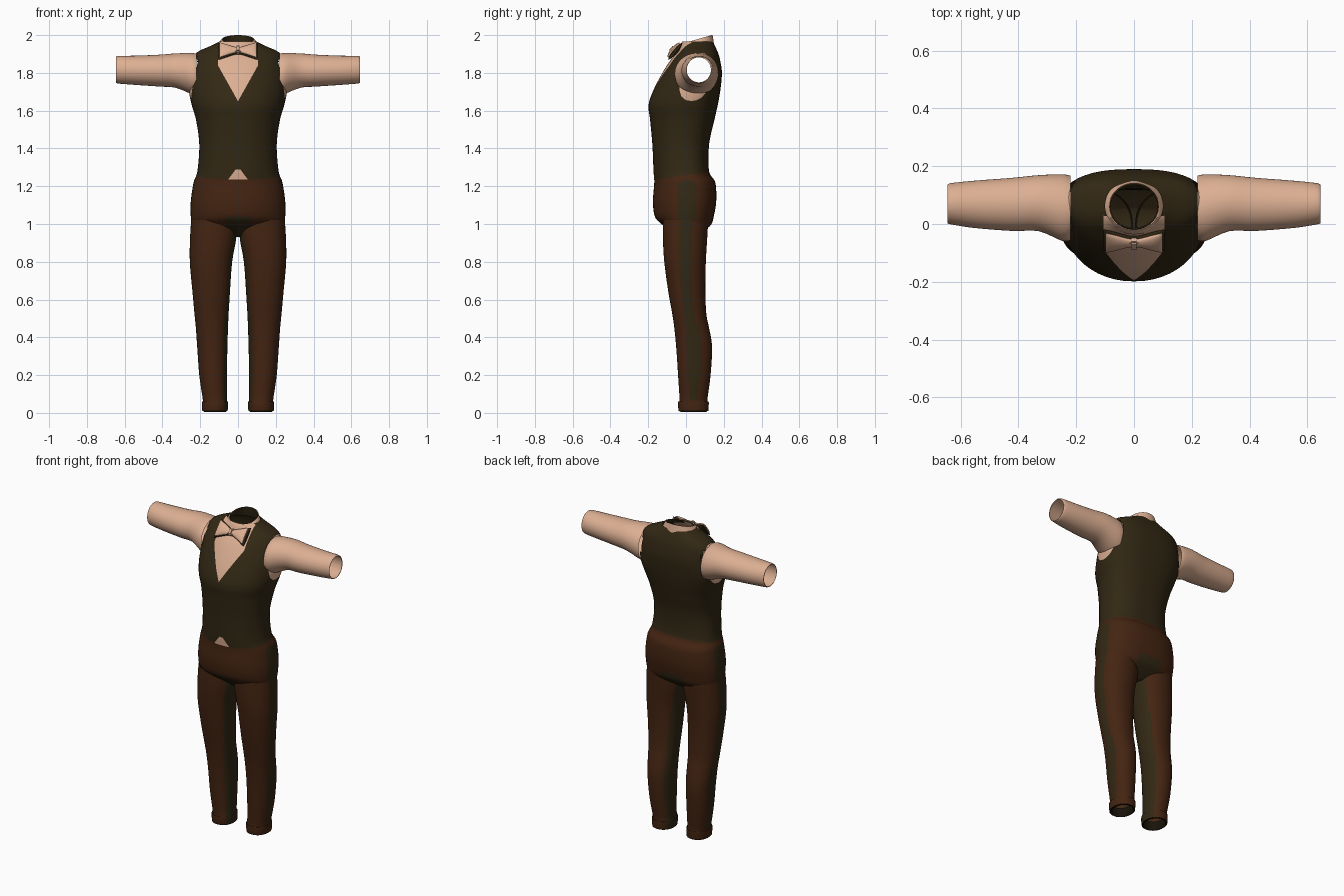
import bpy, bmesh, math
from mathutils import Vector

cube = bpy.data.objects.get("Cube")
if cube:
    bpy.data.objects.remove(cube, do_unlink=True)

SEG = 48


def material(name, rgb):
    m = bpy.data.materials.new(name)
    m.use_nodes = True
    m.diffuse_color = (*rgb, 1)
    m.node_tree.nodes["Principled BSDF"].inputs["Base Color"].default_value = (*rgb, 1)
    return m


SHIRT = material("peach_shirt", (0.72, 0.43, 0.29))
VEST = material("dark_olive", (0.032, 0.021, 0.007))
BROWN = material("dark_brown", (0.058, 0.018, 0.006))
BLACK = material("hem_black", (0.01, 0.007, 0.003))


def smooth_keys(keys, steps):
    """Catmull-Rom sampling of a list of key tuples."""
    ks = [keys[0]] + list(keys) + [keys[-1]]
    out = []
    for i in range(1, len(ks) - 2):
        p, a, b, n = (Vector(k) for k in ks[i - 1:i + 3])
        for j in range(steps):
            t = j / steps
            out.append(a + (b - p) * (t / 2) + (p * 2 - a * 5 + b * 4 - n) * (t * t / 2)
                       + (a * 3 - p - b * 3 + n) * (t ** 3 / 2))
    return out + [Vector(keys[-1])]


def power(v, e):
    return math.copysign(abs(v) ** (2 / e), v)


def flat_ring(z, xc, hw, yc, front, back, e_front=2.1, e_back=2.5, slant=0):
    """Horizontal ring with different front and back depth."""
    pts = []
    for i in range(SEG):
        a = math.tau * i / SEG
        c, s = math.cos(a), math.sin(a)
        e = e_back if s > 0 else e_front
        depth = back - yc if s > 0 else yc - front
        pts.append((xc + hw * power(c, e), yc + depth * power(s, e), z + slant * s))
    return pts


def side_ring(x, yc, zc, ry, rz):
    """Upright ring facing along x."""
    return [(x, yc + ry * math.cos(math.tau * i / SEG), zc + rz * math.sin(math.tau * i / SEG))
            for i in range(SEG)]


def loft(rings, cap_start=False, cap_end=False):
    bm = bmesh.new()
    rows = [[bm.verts.new(p) for p in r] for r in rings]
    for lo, hi in zip(rows, rows[1:]):
        for j in range(SEG):
            k = (j + 1) % SEG
            bm.faces.new((lo[j], lo[k], hi[k], hi[j]))
    if cap_start:
        bm.faces.new(rows[0][::-1])
    if cap_end:
        bm.faces.new(rows[-1])
    bm.normal_update()
    return bm


def cut(bm, co, no, where=lambda c: True, clear=False):
    """Slice the chosen faces with a plane, optionally dropping the far side."""
    faces = [f for f in bm.faces if where(f.calc_center_median())]
    geom = set(faces)
    for f in faces:
        geom.update(f.edges)
        geom.update(f.verts)
    bmesh.ops.bisect_plane(bm, geom=list(geom), dist=1e-5, plane_co=co, plane_no=no,
                           clear_outer=clear)
    bm.normal_update()


def finish(name, bm, mats, rule=None, mirror=False):
    if rule:
        for f in bm.faces:
            f.material_index = rule(f.calc_center_median(), f.normal)
    me = bpy.data.meshes.new(name)
    bm.to_mesh(me)
    bm.free()
    for m in mats:
        me.materials.append(m)
    me.shade_smooth()
    me.set_sharp_from_angle(angle=math.radians(50))
    ob = bpy.data.objects.new(name, me)
    bpy.context.scene.collection.objects.link(ob)
    if mirror:
        ob.modifiers.new("mirror", "MIRROR").use_clip = False
    return ob


# Body outline from crotch to neck: z, half width, widest y, front y, back y
BODY = [
    (.93, .10, .02, -.04, .05), (.97, .22, .02, -.09, .105), (1.0, .243, 0, -.13, .135),
    (1.04, .25, 0, -.165, .147), (1.12, .25, 0, -.175, .16), (1.22, .235, 0, -.168, .155),
    (1.28, .215, -.01, -.172, .122), (1.42, .205, -.02, -.178, .122),
    (1.55, .222, 0, -.19, .15), (1.63, .245, .02, -.198, .168), (1.71, .26, .05, -.172, .182),
    (1.80, .255, .06, -.125, .19), (1.87, .24, .07, -.08, .18), (1.91, .215, .07, -.045, .168),
    (1.945, .14, .065, -.025, .152), (1.965, .10, .06, -.02, .142)]
WAIST = Vector((0, 0, 1.2585))
WAIST_UP = Vector((0, -.138, 1))


def body():
    return loft([flat_ring(z, 0, *k) for z, *k in smooth_keys(BODY, 5)], cap_start=True)


# Vest with shirt showing at the neckline, the armholes and the waist notch
bm = body()
cut(bm, WAIST, -WAIST_UP, clear=True)
for s in (-1, 1):
    cut(bm, (0, 0, 1.65), (s, 0, -.56), lambda c: c.y < .03 and 1.6 < c.z < 1.88)
    cut(bm, (s * .105, 0, 0), (s, 0, 0), lambda c: c.y < .03 and c.z > 1.8)
    cut(bm, (s * .22, 0, 1.9), (s, 0, .12), lambda c: c.z > 1.62 and c.x * s > .15)
    cut(bm, (0, 0, 1.305), (s, 0, .75), lambda c: c.y < 0 and c.z < 1.34 and abs(c.x) < .12)
cut(bm, (0, 0, 1.288), (0, 0, 1), lambda c: c.y < 0 and c.z < 1.34 and abs(c.x) < .08)
holes = [f for f in bm.faces for c in [f.calc_center_median()]
         if abs(c.x) > .15 and math.hypot(c.y - .068, c.z - 1.815) < .085]
bmesh.ops.delete(bm, geom=holes, context="FACES")


def vest_rule(c, n):
    x = abs(c.x)
    neckline = c.y < .03 and x < min(.56 * (c.z - 1.65), .105)
    armhole = c.z > 1.62 and x > .22 + (1.9 - c.z) * .12
    notch = c.y < 0 and c.z < 1.288 and x < (1.305 - c.z) * .75
    return 1 if neckline or armhole or notch else 0


finish("vest", bm, [VEST, SHIRT], vest_rule)

# Trouser hips with darker side seams and crotch
bm = body()
cut(bm, WAIST, WAIST_UP, clear=True)
finish("trouser_hips", bm, [BROWN, VEST],
       lambda c, n: int(abs(n.x) > .95 or (c.z < 1.04 and abs(c.x) < .075)))

# Trouser legs: z, centre x, half width, front y, back y
LEG = [
    (.01, .122, .067, -.039, .118), (.035, .122, .069, -.042, .12), (.06, .122, .069, -.041, .12),
    (.067, .122, .064, -.034, .113), (.2, .132, .073, -.042, .13), (.35, .136, .08, -.052, .138),
    (.45, .138, .085, -.062, .122), (.52, .14, .09, -.072, .108), (.65, .142, .1, -.095, .102),
    (.8, .143, .112, -.115, .105), (.92, .132, .122, -.122, .112), (1.02, .126, .122, -.122, .118)]
rings = [flat_ring(z, xc, hw, (f + b) / 2, f, b, 2.2, 2.2)
         for z, xc, hw, f, b in smooth_keys(LEG, 4)]
finish("trouser_legs", loft(rings), [BROWN, VEST],
       lambda c, n: int(n.x < -.75 or (n.x > .96 and c.z > .07)), mirror=True)

# Turned-in hems
hem = [flat_ring(z, .122, .067 - d, .04, -.039 + d, .118 - d, 2.2, 2.2)
       for z, d in ((.008, 0), (.006, .006), (.012, .012), (.06, .014))]
finish("trouser_hems", loft(hem), [BLACK], mirror=True)

# Sleeves: x, centre y, centre z, radius y, radius z
SLEEVE = [
    (.22, .055, 1.79, .112, .112), (.25, .057, 1.797, .115, .108), (.33, .072, 1.812, .097, .091),
    (.42, .068, 1.812, .092, .084), (.55, .068, 1.814, .082, .077),
    (.635, .07, 1.817, .071, .073), (.645, .068, 1.816, .064, .066)]
finish("sleeves", loft([side_ring(*k) for k in smooth_keys(SLEEVE, 4)]), [SHIRT], mirror=True)

# Open collar and its dark lining
for name, mat, d in (("collar", SHIRT, 0), ("collar_lining", VEST, .005)):
    rings = [flat_ring(z, 0, hw - d, .06, f + d, b - d, 2, 2, slant)
             for z, hw, f, b, slant in ((1.935, .113, -.036, .153, 0), (1.955, .102, -.03, .147, .004),
                                        (1.975, .09, -.022, .143, .014), (1.978, .086, -.018, .141, .022))]
    finish(name, loft(rings), [mat])

# Bow tie: light wings over a dark edge, with a knot; x, half depth, half height
BOW = [(0, .010, .018), (.02, .012, .02), (.06, .016, .036), (.088, .013, .048), (.098, .007, .05)]
for name, mat, back, grow in (("bow_wings", SHIRT, 0, 1), ("bow_edge", VEST, .012, 1.15)):
    rings = [side_ring(x * (1 + (grow - 1) / 2), back, 0, ry * .9, rz * grow)
             for x, ry, rz in smooth_keys(BOW, 3)]
    ob = finish(name, loft(rings, cap_end=True), [mat], mirror=True)
    ob.location = (0, -.066, 1.922)
    ob.rotation_euler.x = -.7

bm = bmesh.new()
bmesh.ops.create_cube(bm, size=1)
bmesh.ops.scale(bm, vec=(.032, .032, .044), verts=bm.verts)
bmesh.ops.bevel(bm, geom=bm.edges[:], offset=.008, segments=2, affect="EDGES")
knot = finish("bow_knot", bm, [SHIRT])
knot.location = (0, -.068, 1.922)
knot.rotation_euler.x = -.7
